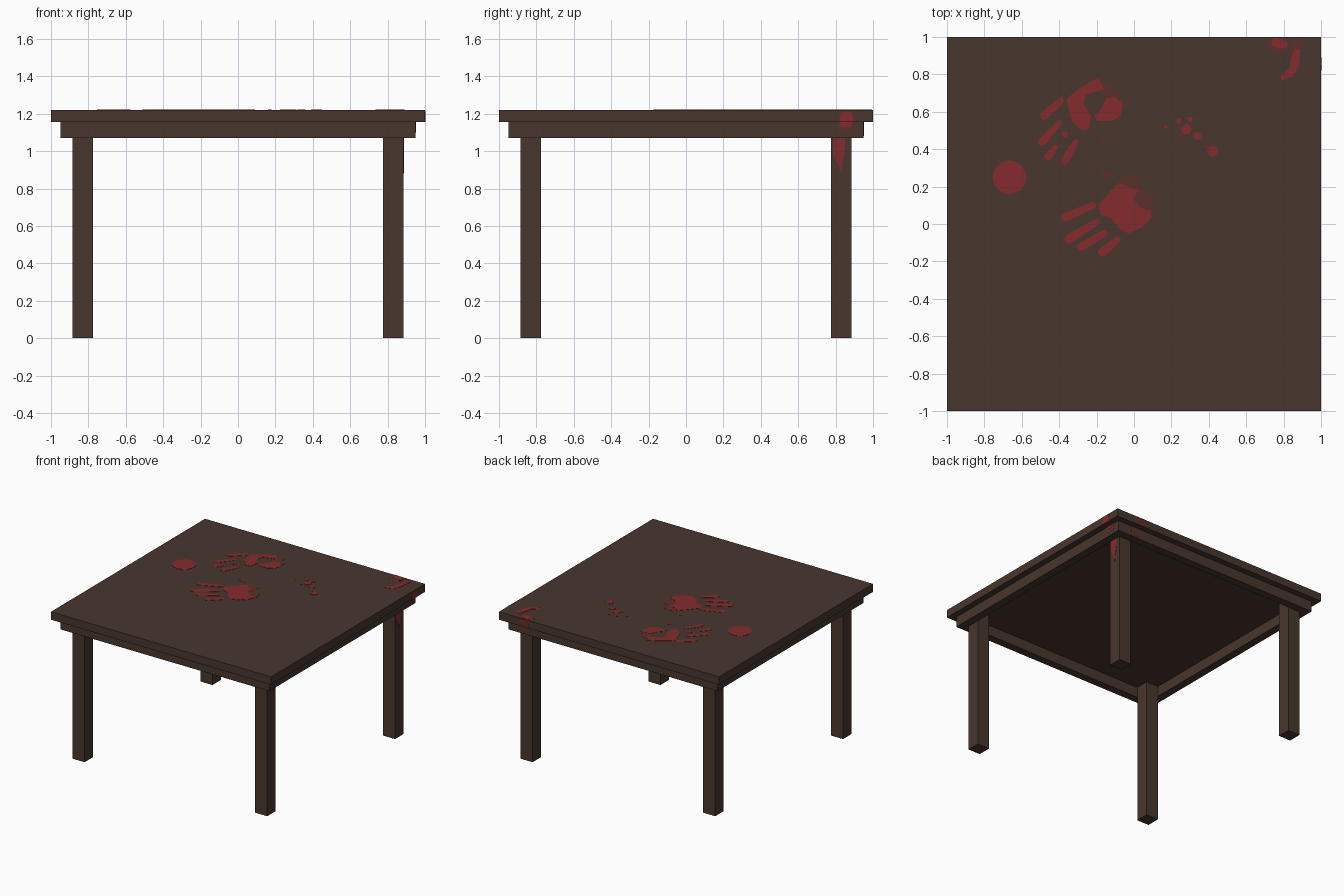
import bpy, bmesh, math
from mathutils import Vector

if "Cube" in bpy.data.objects:
    bpy.data.objects.remove(bpy.data.objects["Cube"])


def material(name, rgb):
    m = bpy.data.materials.new(name)
    m.diffuse_color = (*rgb, 1)
    m.use_nodes = True
    m.node_tree.nodes["Principled BSDF"].inputs["Base Color"].default_value = m.diffuse_color
    return m


WOOD = material("dark brown wood", (0.065, 0.037, 0.027))
STAIN = material("red stain", (0.235, 0.024, 0.026))
FAINT = material("faint red stain", (0.105, 0.030, 0.024))


def finish(name, bm, mat):
    bmesh.ops.recalc_face_normals(bm, faces=bm.faces)
    me = bpy.data.meshes.new(name)
    bm.to_mesh(me)
    bm.free()
    me.materials.append(mat)
    ob = bpy.data.objects.new(name, me)
    bpy.context.collection.objects.link(ob)
    return ob


def box(name, lo, hi):
    bm = bmesh.new()
    bmesh.ops.create_cube(bm, size=1)
    for v in bm.verts:
        v.co = Vector([l + (c + 0.5) * (h - l) for c, l, h in zip(v.co, lo, hi)])
    finish(name, bm, WOOD)


# Table top
box("table_top", (-1, -1, 1.155), (1, 1, 1.22))

# Apron frame under the top
A, B = 0.95, 0.885
for side, s in (("front", -1), ("back", 1)):
    y = sorted((s * A, s * B))
    box(side + "_apron", (-A, y[0], 1.07), (A, y[1], 1.155))
for side, s in (("left", -1), ("right", 1)):
    x = sorted((s * A, s * B))
    box(side + "_apron", (x[0], -B, 1.07), (x[1], B, 1.155))

# Legs
for sx, nx in ((-1, "left"), (1, "right")):
    for sy, ny in ((-1, "front"), (1, "back")):
        cx, cy, r = sx * 0.83, sy * 0.83, 0.055
        box(f"{ny}_{nx}_leg", (cx - r, cy - r, 0), (cx + r, cy + r, 1.155))

# Placement of flat (u, v) outlines on the painted surfaces
ON_TOP = lambda u, v, h: (u, v, 1.22 + h)
ON_RIGHT_EDGE = lambda u, v, h: (1 + h, u, v)
ON_RIGHT_APRON = lambda u, v, h: (A + h, u, v)
ON_RIGHT_LEG = lambda u, v, h: (B + h, u, v)
ON_BACK_EDGE = lambda u, v, h: (u, 1 + h, v)
ON_BACK_APRON = lambda u, v, h: (u, A + h, v)


def disc(c, r, n=12):
    return [(c[0] + r * math.cos(2 * math.pi * i / n),
             c[1] + r * math.sin(2 * math.pi * i / n)) for i in range(n)]


def stroke(p, q, w0, w1):
    """Rounded finger shape from p to q."""
    a = math.atan2(q[1] - p[1], q[0] - p[0])
    pts = []
    for c, w, start in ((p, w0, a + math.pi / 2), (q, w1, a - math.pi / 2)):
        for i in range(6):
            t = start + math.pi * i / 5
            pts.append((c[0] + w * math.cos(t), c[1] + w * math.sin(t)))
    return pts


def paint(name, shapes, mat, place=ON_TOP):
    h = 0.002 if mat is STAIN else 0.001
    bm = bmesh.new()
    for pts in shapes:
        lower = [bm.verts.new(place(u, v, -0.001)) for u, v in pts]
        upper = [bm.verts.new(place(u, v, h)) for u, v in pts]
        bm.faces.new(lower[::-1])
        bm.faces.new(upper)
        n = len(pts)
        for i in range(n):
            j = (i + 1) % n
            bm.faces.new((lower[i], lower[j], upper[j], upper[i]))
    finish(name, bm, mat)


# Back handprint
paint("back_handprint", [
    [(-.19, .78), (-.25, .75), (-.31, .71), (-.36, .67), (-.35, .61), (-.33, .55),
     (-.28, .50), (-.24, .51), (-.23, .58), (-.27, .64), (-.26, .69), (-.20, .71), (-.16, .72)],
    [(-.15, .67), (-.10, .68), (-.06, .64), (-.07, .58), (-.12, .55), (-.20, .55),
     (-.21, .58), (-.17, .62)],
    stroke((-.48, .58), (-.39, .66), .022, .018),
    stroke((-.49, .44), (-.40, .54), .022, .016),
    stroke((-.46, .36), (-.42, .41), .020, .014),
    stroke((-.37, .34), (-.31, .44), .022, .014),
    disc((-.37, .48), .017, 8)], STAIN)
paint("back_handprint_smear", [
    [(-.18, .76), (-.11, .75), (-.10, .70), (-.06, .68), (-.06, .62), (-.13, .66), (-.17, .71)],
    disc((-.16, .44), .018, 8)], FAINT)

# Middle handprint
paint("middle_handprint", [
    [(-.08, .22), (-.13, .17), (-.19, .10), (-.18, .05), (-.12, .03), (-.08, -.02), (-.03, -.05),
     (.04, -.02), (.09, .03), (.09, .07), (.03, .09), (.00, .13), (.02, .18), (-.04, .20)],
    stroke((-.37, .035), (-.22, .10), .022, .018),
    stroke((-.35, -.08), (-.20, .01), .024, .018),
    stroke((-.28, -.12), (-.16, -.05), .022, .018),
    stroke((-.17, -.15), (-.09, -.085), .024, .018)], STAIN)
paint("middle_handprint_smear", [
    [(-.07, .25), (.02, .25), (.03, .19), (.08, .17), (.11, .11), (.10, .05), (.03, .08),
     (-.01, .12), (-.01, .17), (-.07, .20)],
    stroke((-.17, .27), (-.12, .265), .012, .012)], FAINT)

# Round spot and splatter
paint("round_spot", [disc((-.665, .25), .09, 18)], STAIN)
paint("splatter", [disc((u, v), r, 8) for u, v, r in (
    (.17, .52, .010), (.24, .55, .015), (.28, .505, .028), (.30, .56, .014),
    (.34, .47, .022), (.42, .39, .030))], STAIN)
paint("splatter_smear", [disc((.39, .42), .018, 8), disc((.25, .47), .014, 8)], FAINT)

# Corner stain on the top
paint("corner_stain", [
    stroke((.76, .97), (.80, .96), .026, .022),
    [(.79, .77), (.85, .79), (.88, .84), (.89, .93), (.86, .94), (.84, .89), (.83, .83), (.78, .79)]],
    STAIN)
paint("corner_smear", [
    [(.71, 1), (.83, 1), (.82, .94), (.77, .91), (.72, .93)],
    [(.83, .92), (.84, .97), (.88, 1), (.90, .97), (.89, .91)]], FAINT)

# Stain running down the right side
paint("right_edge_smear", [[(.81, 1.155), (.91, 1.155), (.90, 1.22), (.82, 1.22)]],
      FAINT, ON_RIGHT_EDGE)
paint("right_edge_stain", [[(.82, 1.155), (.89, 1.155), (.89, 1.20), (.86, 1.215), (.83, 1.20)]],
      STAIN, ON_RIGHT_EDGE)
paint("right_apron_smear", [[(.82, 1.10), (.89, 1.11), (.90, 1.155), (.81, 1.155)]],
      FAINT, ON_RIGHT_APRON)
paint("right_apron_stain", [[(.83, 1.13), (.88, 1.13), (.89, 1.155), (.82, 1.155)]],
      STAIN, ON_RIGHT_APRON)
paint("right_leg_stain", [[(.79, 1.07), (.85, 1.07), (.85, 1.0), (.835, .93), (.83, .88),
                           (.82, .92), (.80, .95), (.785, .98)]], STAIN, ON_RIGHT_LEG)

# Fainter stain on the back side
paint("back_edge_smear", [[(.73, 1.155), (.83, 1.155), (.83, 1.22), (.72, 1.22)]],
      FAINT, ON_BACK_EDGE)
paint("back_apron_smear", [[(.76, 1.08), (.82, 1.08), (.83, 1.155), (.74, 1.155)]],
      FAINT, ON_BACK_APRON)
